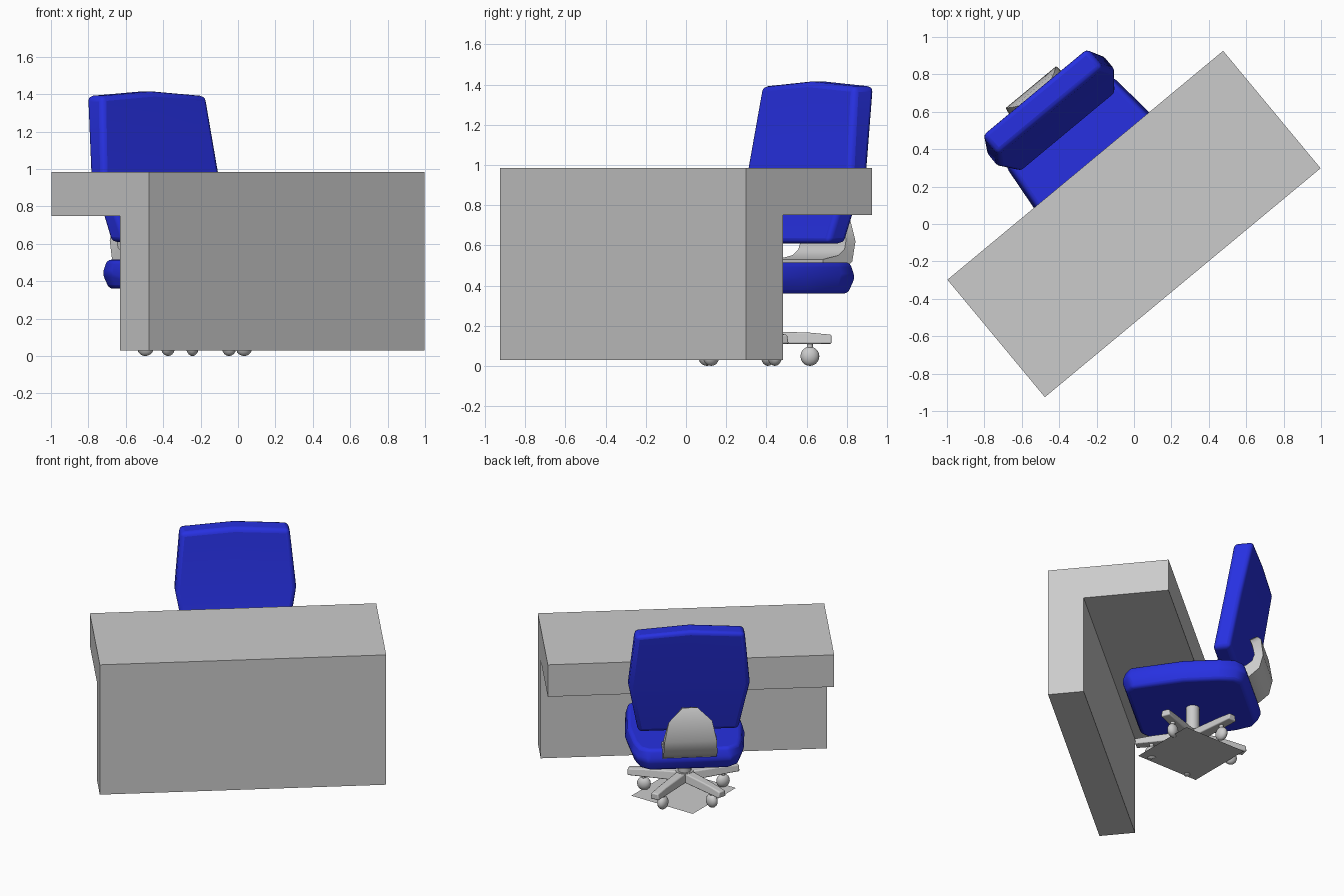
import bpy, bmesh, math
from mathutils import Matrix

if "Cube" in bpy.data.objects:
    bpy.data.objects.remove(bpy.data.objects["Cube"])

TURN = math.radians(39.7)          # whole set is turned on the floor
CX, CY = 0.043, 0.405              # chair axis in the turned frame

blue = bpy.data.materials.new("blue_fabric")
blue.diffuse_color = (0.02, 0.03, 0.75, 1)
blue.use_nodes = True
blue.node_tree.nodes["Principled BSDF"].inputs["Base Color"].default_value = blue.diffuse_color


def finish(name, bm, smooth=None, bevel=0, mat=None, turn=TURN):
    bmesh.ops.recalc_face_normals(bm, faces=bm.faces)
    me = bpy.data.meshes.new(name)
    bm.to_mesh(me)
    bm.free()
    ob = bpy.data.objects.new(name, me)
    bpy.context.collection.objects.link(ob)
    ob.rotation_euler.z = turn
    if mat:
        me.materials.append(mat)
    if bevel:
        b = ob.modifiers.new("bevel", "BEVEL")
        b.width, b.segments, b.limit_method = bevel, 3, "ANGLE"
        b.angle_limit = math.radians(35)
    if smooth:
        me.shade_smooth()
        me.set_sharp_from_angle(angle=math.radians(smooth))
    return ob


def loft(bm, rings):
    """Skin a list of equally long point rings and cap both ends."""
    vs = [[bm.verts.new(p) for p in r] for r in rings]
    n = len(vs[0])
    for a, b in zip(vs, vs[1:]):
        for i in range(n):
            j = (i + 1) % n
            bm.faces.new((a[i], a[j], b[j], b[i]))
    bm.faces.new(vs[0])
    bm.faces.new(vs[-1])


def cylinder(bm, r, z0, z1, x, y, seg=16):
    bmesh.ops.create_cone(bm, cap_ends=True, segments=seg, radius1=r, radius2=r,
                          depth=z1 - z0, matrix=Matrix.Translation((x, y, (z0 + z1) / 2)))


# Desk: L profile swept along its length
L = [(-.408, .03), (-.167, .03), (-.167, .75), (.408, .75), (.408, .985), (-.408, .985)]
bm = bmesh.new()
loft(bm, [[(x, y, z) for y, z in L] for x in (-.958, .958)])
finish("desk", bm)

# Seat cushion: outline stacked at three heights
half = [(-.02, .30), (.03, .365), (.41, .40), (.665, .375), (.77, .345), (.82, .28)]
bm = bmesh.new()
rings = []
for z, k in ((.36, .93), (.44, 1), (.515, .95)):
    pts = [(w, y) for y, w in half] + [(-w, y) for y, w in reversed(half)]
    rings.append([(CX + w * k, .4 + (y - .4) * k, z) for w, y in pts])
loft(bm, rings)
finish("seat", bm, 60, .02, blue)

# Backrest: leaning slab, widest in the middle, arched top
bm = bmesh.new()
rings = []
for z, w, f, b, arch in ((.61, .335, .60, .72, 0), (.985, .405, .69, .81, 0),
                         (1.39, .365, .75, .885, .025)):
    rings.append([(CX - w, f, z), (CX, f, z + arch), (CX + w, f, z),
                  (CX + w, b, z), (CX, b, z + arch), (CX - w, b, z)])
loft(bm, rings)
finish("backrest", bm, 60, .028, blue)

# Back bracket: curved tongue from under the seat to behind the backrest
rows = [(.70, .53, .70, .45, .18), (.80, .55, .82, .46, .18), (.84, .58, .89, .52, .18),
        (.855, .63, .915, .62, .175), (.835, .72, .895, .76, .145), (.80, .82, .85, .84, .05)]
bm = bmesh.new()
loft(bm, [[(CX - w, yi, zi), (CX + w, yi, zi), (CX + w, yo, zo), (CX - w, yo, zo)]
          for yi, zi, yo, zo, w in rows])
finish("back_bracket", bm, 50)

# Column and hub
bm = bmesh.new()
cylinder(bm, .045, .12, .37, CX, CY)
cylinder(bm, .06, .11, .175, CX, CY)
finish("column", bm, 40)

# Five-star base with a caster under each arm
for i in range(5):
    rot = Matrix.Translation((CX, CY, 0)) @ Matrix.Rotation(math.radians(270 + 72 * i), 4, "Z")
    bm = bmesh.new()
    loft(bm, [[(d, -w, .11), (d, w, .11), (d, w * .75, t), (d, -w * .75, t)]
              for d, w, t in ((0, .045, .175), (.28, .036, .165), (.385, .034, .155))])
    bm.transform(rot)
    finish(f"base_arm_{i + 1}", bm, 50, .008)
    bm = bmesh.new()
    cylinder(bm, .015, .07, .115, .278, 0, 10)
    bmesh.ops.create_uvsphere(bm, u_segments=16, v_segments=10, radius=1,
                              matrix=Matrix.Translation((.278, 0, .048))
                              @ Matrix.Diagonal((.047, .034, .048, 1)))
    bm.transform(rot)
    finish(f"caster_{i + 1}", bm, 50)

# Thin floor plate under the chair
bm = bmesh.new()
bmesh.ops.create_grid(bm, x_segments=1, y_segments=1, size=.25,
                      matrix=Matrix.Translation((-.215, .335, .01)))
finish("floor_plate", bm, turn=0)
